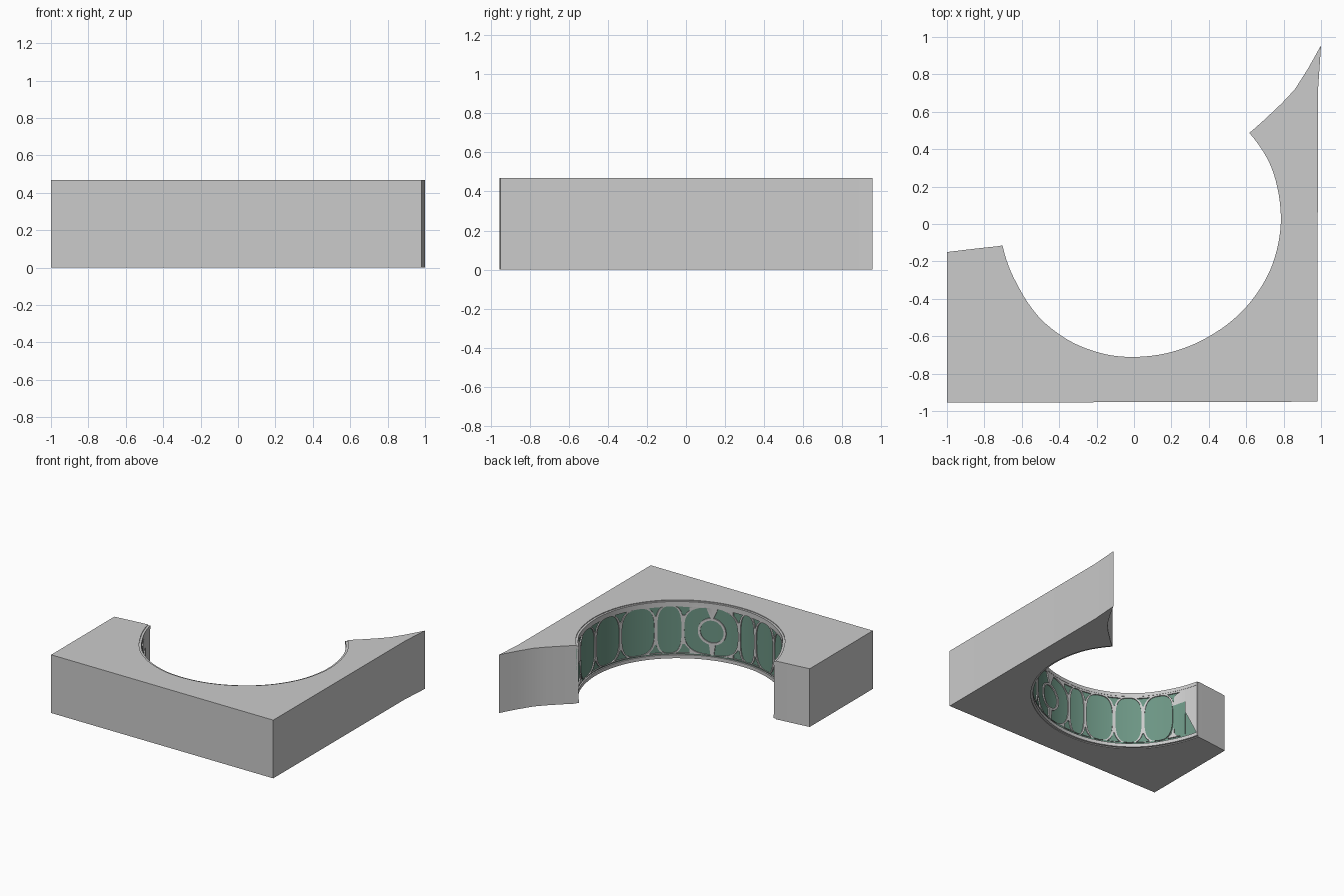
import bpy, bmesh
from math import atan2, hypot, cos, sin, pi, radians, copysign

if "Cube" in bpy.data.objects:
    bpy.data.objects.remove(bpy.data.objects["Cube"])

H = 0.47
CX, CY, R = 0.025, 0.05, 0.757
A0, A1 = radians(-167.3), radians(36.5)

# Plan of the concave wall, read as radius against angle
PLAN = [(-.705, -.115), (-.62, -.335), (-.5, -.51), (-.34, -.63), (-.12, -.705), (.06, -.71),
        (.26, -.668), (.42, -.592), (.61, -.435), (.735, -.235), (.787, 0), (.78, .13),
        (.73, .32), (.615, .492)]
POLAR = [(atan2(y - CY, x - CX), hypot(x - CX, y - CY)) for x, y in PLAN]


def wall(a, inset=0.0):
    """Point on the wall plan at angle a, moved towards the middle by inset."""
    r = POLAR[0][1] if a < POLAR[0][0] else POLAR[-1][1]
    for (a0, r0), (a1, r1) in zip(POLAR, POLAR[1:]):
        if a0 <= a <= a1:
            r = r0 + (r1 - r0) * (a - a0) / (a1 - a0)
    r -= inset
    return CX + r * cos(a), CY + r * sin(a)


def arc(inset, n=72):
    return [wall(A0 + (A1 - A0) * i / n, inset) for i in range(n + 1)]


def finish(name, bm, material=None):
    bmesh.ops.recalc_face_normals(bm, faces=bm.faces)
    me = bpy.data.meshes.new(name)
    bm.to_mesh(me)
    bm.free()
    ob = bpy.data.objects.new(name, me)
    bpy.context.collection.objects.link(ob)
    if material:
        me.materials.append(material)
    bpy.ops.object.select_all(action='DESELECT')
    ob.select_set(True)
    bpy.context.view_layer.objects.active = ob
    bpy.ops.object.shade_smooth_by_angle(angle=radians(30))
    return ob


def strip(name, z0, z1, back, front, material=None):
    """Curved band following the wall with a rectangular section."""
    bm = bmesh.new()
    rings = [[bm.verts.new((*p, z)) for p, z in ((b, z0), (f, z0), (f, z1), (b, z1))]
             for b, f in zip(arc(back), arc(front))]
    for q, s in zip(rings, rings[1:]):
        for i in range(4):
            j = (i + 1) % 4
            bm.faces.new((q[i], q[j], s[j], s[i]))
    bm.faces.new(rings[0])
    bm.faces.new(rings[-1])
    return finish(name, bm, material)


# Main block, extruded from its plan
outline = arc(-0.015) + [(.70, .56), (.79, .645), (.86, .72), (.93, .83), (1, .955),
                         (.984, .72), (.98, -.95), (-1, -.955), (-1, -.15), (-.85, -.132)]
bm = bmesh.new()
base = bm.faces.new([bm.verts.new((x, y, 0)) for x, y in outline])
top = bmesh.ops.extrude_face_region(bm, geom=[base], use_keep_orig=True)
bmesh.ops.translate(bm, vec=(0, 0, H), verts=[v for v in top['geom'] if isinstance(v, bmesh.types.BMVert)])
finish("block", bm)

# Glass band and the two rails
glass = bpy.data.materials.new("green_glass")
glass.diffuse_color = (0.15, 0.30, 0.23, 1)
glass.use_nodes = True
glass.node_tree.nodes["Principled BSDF"].inputs["Base Color"].default_value = glass.diffuse_color
strip("glass_band", .025, .445, -.016, -.009, glass)
strip("bottom_rail", .006, .034, -.016, .002)
strip("top_rail", H - .034, H - .006, -.016, .002)

# Tracery: window openings laid out flat (u = arc length, z), later bent to the wall
ZC, ZH, GAP, N = .235, .190, .010, 2.8
EDGES = [-166, -152, -134, -118, -101, -90, -57, -42, -21, -2, 18, 35.3]
KINDS = ['pair'] + ['tall'] * 4 + ['round'] + ['tall'] * 4 + ['pair']


def u(deg):
    return R * radians(deg)


def oval(c, z, hw, hz, n=N, count=40, a0=0.0, a1=2 * pi):
    pts = []
    for i in range(count):
        a = a0 + (a1 - a0) * i / count
        x, y = cos(a), sin(a)
        pts.append((c + hw * copysign(abs(x) ** (2 / n), x), z + hz * copysign(abs(y) ** (2 / n), y)))
    return pts


def half_width(k, v):
    """Half width of window k at relative height v."""
    hw = (u(EDGES[k + 1]) - u(EDGES[k])) / 2
    if KINDS[k] == 'pair':
        v = abs(v - .5) / .48
    return hw, (hw - GAP) * max(0, 1 - v ** N) ** (1 / N)


holes = []
for k, kind in enumerate(KINDS):
    c = (u(EDGES[k]) + u(EDGES[k + 1])) / 2
    hw = half_width(k, 0)[1]
    if kind == 'tall':
        holes.append(oval(c, ZC, hw, ZH))
    elif kind == 'pair':
        holes += [oval(c, ZC + s * ZH / 2, hw, ZH * .46) for s in (-1, 1)]
    else:
        # round light held in a ring, with a curved light on each side
        holes.append(oval(c, ZC, .09, .09, 2))
        for s in (-1, 1):
            outer = oval(0, ZC, hw, ZH, N, 32, -pi / 2 + .02, pi / 2 - .02)
            inner = oval(0, ZC, .108, .108, 2, 24, pi / 2 - .1, -pi / 2 + .1)
            holes.append([(c + s * max(x, .01), z) for x, z in outer + inner])

# Small tapering lights above and below each mullion
for k in range(len(KINDS) - 1):
    for s in (-1, 1):
        left, right = [], []
        for i in range(9):
            v = .60 + .38 * i / 8
            for side, kk, d in ((left, k, -1), (right, k + 1, 1)):
                hw, w = half_width(kk, v)
                x = min(max(.0015, hw - w - .015), hw - .014, .05)
                side.append((u(EDGES[k + 1]) + d * x, ZC + s * ZH * v))
        holes.append(left + right[::-1])

# Outer edge of the tracery, bowed a little inwards behind the rails so it fills cleanly
U0, U1, M = R * A0, R * A1, 140
edge = [(U0 + (U1 - U0) * i / M, .018 + .010 * (1 - (2 * i / M - 1) ** 2)) for i in range(M + 1)]
frame = edge + [(x, H - z) for x, z in reversed(edge)]

cu = bpy.data.curves.new("tracery_plan", 'CURVE')
cu.dimensions, cu.fill_mode, cu.extrude = '2D', 'BOTH', .008
for pts in [frame] + holes:
    sp = cu.splines.new('POLY')
    sp.points.add(len(pts) - 1)
    for p, (x, z) in zip(sp.points, pts):
        p.co = (x, z, 0, 1)
    sp.use_cyclic_u = True
plan = bpy.data.objects.new("tracery_plan", cu)
bpy.context.collection.objects.link(plan)
flat = bpy.data.meshes.new_from_object(plan.evaluated_get(bpy.context.evaluated_depsgraph_get()))
bpy.data.objects.remove(plan)

# Slice the flat tracery into short lengths, then bend it onto the wall
bm = bmesh.new()
bm.from_mesh(flat)
bmesh.ops.remove_doubles(bm, verts=bm.verts, dist=1e-5)
for i in range(1, 72):
    bmesh.ops.bisect_plane(bm, geom=bm.verts[:] + bm.edges[:] + bm.faces[:], dist=1e-5,
                           plane_co=(U0 + (U1 - U0) * i / 72 + .0003, 0, 0), plane_no=(1, 0, 0))
for v in bm.verts:
    x, z, t = v.co
    v.co = (*wall(x / R, t - .008), z)
finish("window_tracery", bm)
